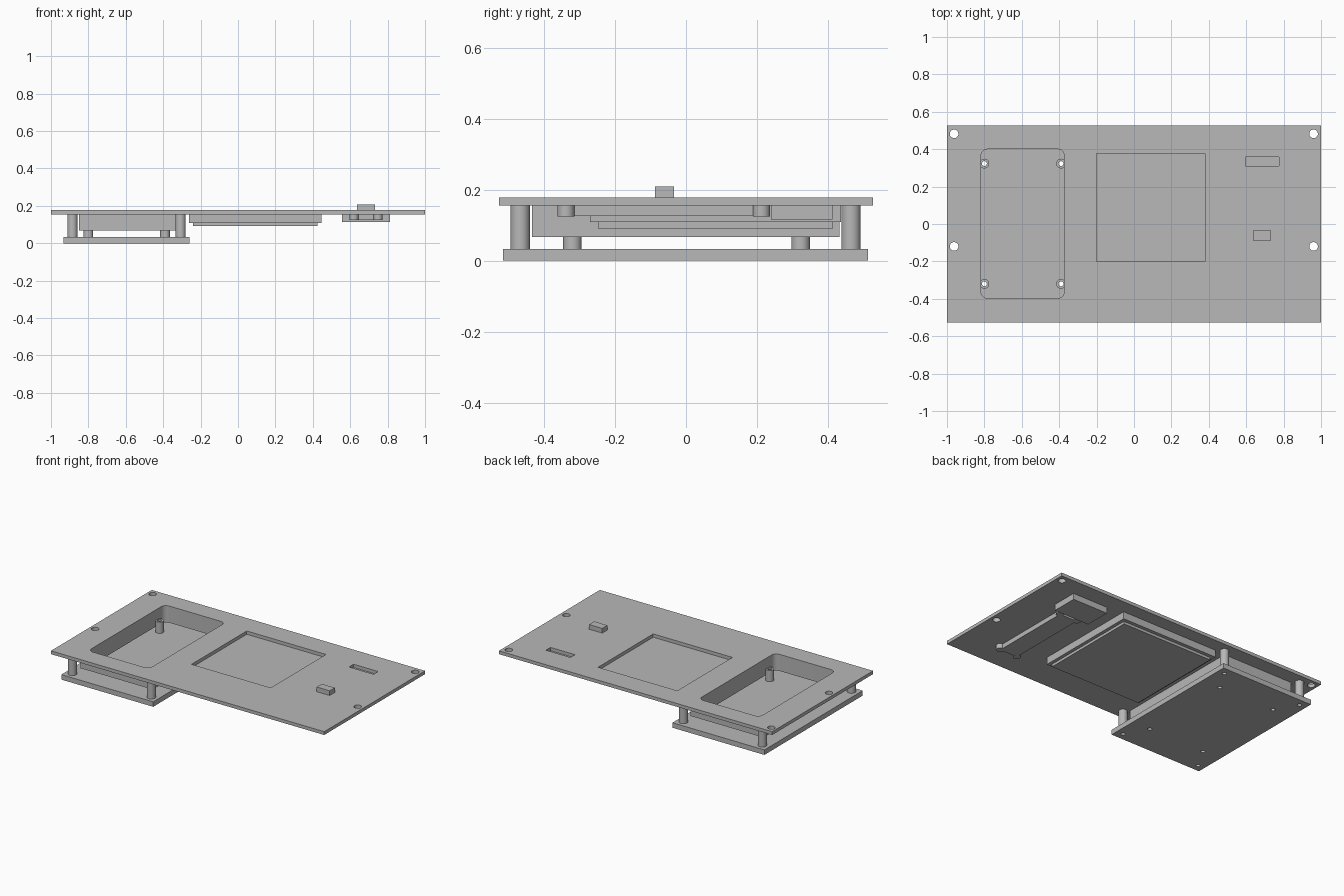
import bpy, bmesh, math

cube = bpy.data.objects.get("Cube")
if cube:
    bpy.data.objects.remove(cube, do_unlink=True)

grey = bpy.data.materials.new("plain_grey")
grey.use_nodes = True
colour = (0.48, 0.48, 0.48, 1)
grey.diffuse_color = colour
grey.node_tree.nodes["Principled BSDF"].inputs["Base Color"].default_value = colour


def rect(x0, x1, y0, y1, r=0.0):
    """Rectangle outline, with rounded corners if r is given."""
    if not r:
        return [(x0, y0), (x1, y0), (x1, y1), (x0, y1)]
    centres = [(x1 - r, y1 - r), (x0 + r, y1 - r), (x0 + r, y0 + r), (x1 - r, y0 + r)]
    return [(cx + r * math.cos(a), cy + r * math.sin(a))
            for q, (cx, cy) in enumerate(centres)
            for a in [math.pi / 2 * (q + k / 8) for k in range(9)]]


def circle(x, y, r, n=32):
    return [(x + r * math.cos(2 * math.pi * k / n), y + r * math.sin(2 * math.pi * k / n))
            for k in range(n)]


def slab(name, z0, z1, *loops):
    """Extrude an outline from z0 to z1; further loops become holes."""
    curve = bpy.data.curves.new(name + "_profile", "CURVE")
    curve.dimensions = "2D"
    curve.fill_mode = "BOTH"
    curve.extrude = (z1 - z0) / 2
    for loop in loops:
        spline = curve.splines.new("POLY")
        spline.points.add(len(loop) - 1)
        for point, (x, y) in zip(spline.points, loop):
            point.co = (x, y, 0, 1)
        spline.use_cyclic_u = True
    source = bpy.data.objects.new(name + "_profile", curve)
    bpy.context.collection.objects.link(source)
    graph = bpy.context.evaluated_depsgraph_get()
    mesh = bpy.data.meshes.new_from_object(source.evaluated_get(graph))
    bpy.data.objects.remove(source, do_unlink=True)

    bm = bmesh.new()
    bm.from_mesh(mesh)
    bmesh.ops.remove_doubles(bm, verts=bm.verts, dist=1e-5)
    bmesh.ops.translate(bm, verts=bm.verts, vec=(0, 0, (z0 + z1) / 2))
    bmesh.ops.recalc_face_normals(bm, faces=bm.faces)
    bm.to_mesh(mesh)
    bm.free()

    mesh.name = name
    mesh.materials.clear()
    mesh.materials.append(grey)
    ob = bpy.data.objects.new(name, mesh)
    bpy.context.collection.objects.link(ob)
    bpy.ops.object.select_all(action="DESELECT")
    ob.select_set(True)
    bpy.context.view_layer.objects.active = ob
    bpy.ops.object.shade_smooth_by_angle(angle=math.radians(30))
    return ob


def grid(xs, ys):
    return [(x, y) for x in xs for y in ys]


BOARD_TOP, PANEL_LOW, PANEL_TOP = 0.033, 0.155, 0.177
BORE = 0.013
opening = rect(-0.818, -0.373, -0.397, 0.4, 0.035)
pillars = grid((-0.885, -0.307), (-0.467, 0.465))
posts = grid((-0.8, -0.39), (-0.32, 0.323))
corner_holes = grid((-0.962, 0.96), (-0.12, 0.482))

# Front panel with its openings
slab("panel", PANEL_LOW, PANEL_TOP, rect(-1, 1, -0.527, 0.527), opening,
     rect(-0.2, 0.38, -0.2, 0.377), rect(0.595, 0.775, 0.31, 0.358),
     *[circle(x, y, 0.023) for x, y in corner_holes])

# Frame below the large opening
slab("opening_frame", 0.067, PANEL_LOW, rect(-0.85, -0.335, -0.434, 0.432), opening)

# Circuit board carried under the frame
slab("lower_board", 0, BOARD_TOP, rect(-0.933, -0.26, -0.515, 0.513),
     *[circle(x, y, BORE) for x, y in pillars + posts])
for i, (x, y) in enumerate(pillars):
    slab(f"pillar_{i + 1}", BOARD_TOP, PANEL_LOW, circle(x, y, 0.027), circle(x, y, BORE))
for i, (x, y) in enumerate(posts):
    slab(f"board_post_{i + 1}", BOARD_TOP, 0.107, circle(x, y, 0.026), circle(x, y, BORE))

# Display behind the square window
slab("display_body", 0.108, PANEL_LOW, rect(-0.262, 0.446, -0.27, 0.437))
slab("display_back", 0.091, 0.108, rect(-0.24, 0.424, -0.248, 0.414))

# Connector behind the slot
slab("connector", 0.115, PANEL_LOW, rect(0.555, 0.812, 0.24, 0.413))

# Switch block with corner posts and its button
slab("switch_block", 0.125, PANEL_LOW, rect(0.62, 0.749, -0.338, 0.213))
for i, (x, y) in enumerate(grid((0.62, 0.749), (-0.338, 0.213))):
    slab(f"switch_post_{i + 1}", 0.1245, PANEL_LOW, circle(x, y, 0.024))
slab("button", PANEL_TOP, 0.208, rect(0.637, 0.733, -0.088, -0.034))
